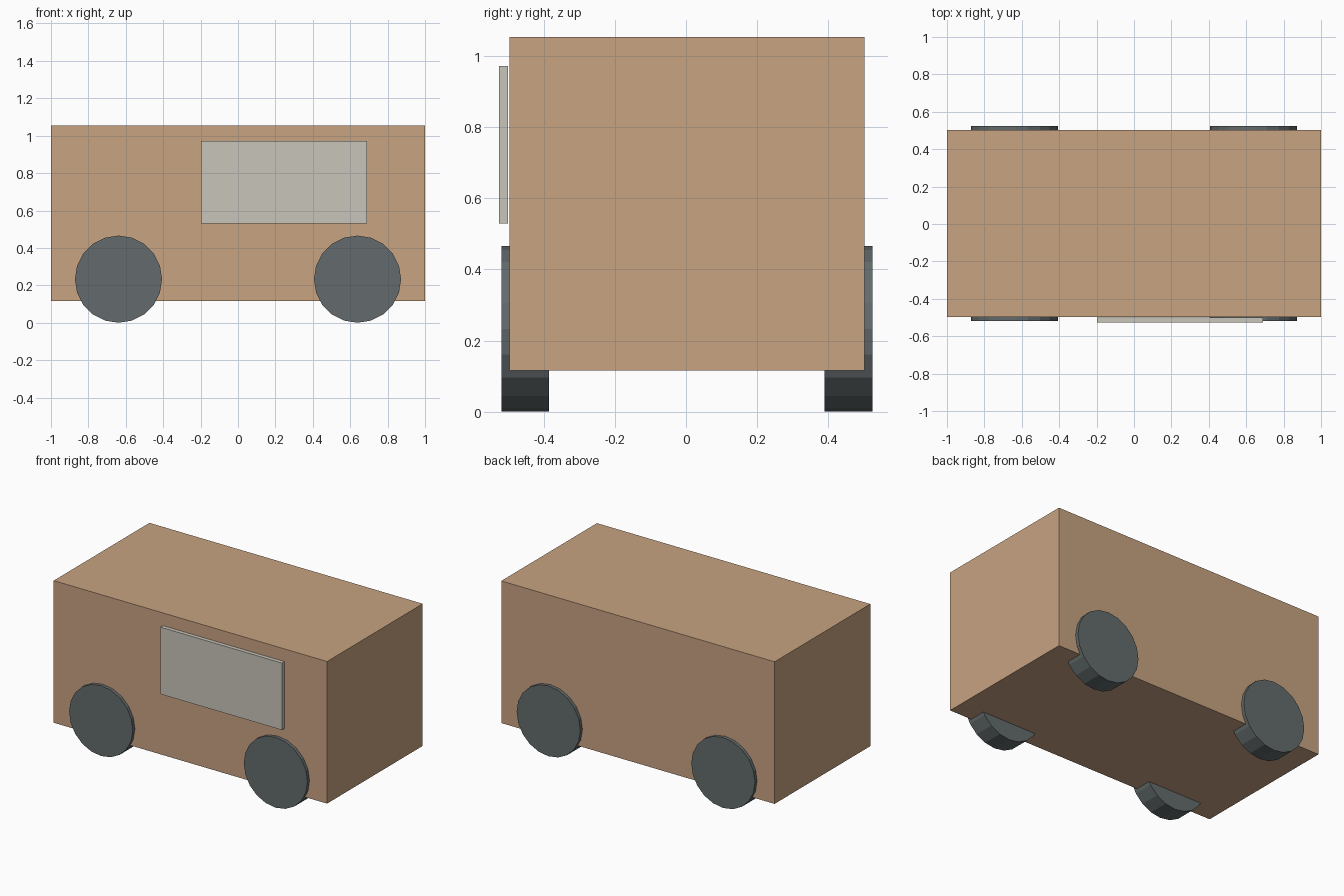
import bpy
import math

if "Cube" in bpy.data.objects:
    bpy.data.objects.remove(bpy.data.objects["Cube"], do_unlink=True)


def make_material(name, rgb):
    mat = bpy.data.materials.new(name)
    mat.use_nodes = True
    mat.diffuse_color = (*rgb, 1)
    mat.node_tree.nodes["Principled BSDF"].inputs["Base Color"].default_value = (*rgb, 1)
    return mat


tan = make_material("tan", (0.58, 0.366, 0.223))
pale_grey = make_material("pale grey", (0.584, 0.558, 0.491))
slate = make_material("slate grey", (0.127, 0.147, 0.153))


def finish(name, mat):
    obj = bpy.context.object
    obj.name = obj.data.name = name
    obj.data.materials.append(mat)
    return obj


def box(name, low, high, mat):
    centre = [(a + b) / 2 for a, b in zip(low, high)]
    bpy.ops.mesh.primitive_cube_add(size=1, location=centre)
    obj = finish(name, mat)
    obj.scale = [b - a for a, b in zip(low, high)]
    bpy.ops.object.transform_apply(location=False, rotation=False, scale=True)
    return obj


# Body and the raised panel on its front side
BODY_Y = 0.0025
box("body", (-1, BODY_Y - 0.5, 0.115), (1, BODY_Y + 0.5, 1.055), tan)
box("side_panel", (-0.198, -0.527, 0.53), (0.69, -0.501, 0.973), pale_grey)

# Four wheels, partly sunk into the body
RADIUS, WIDTH = 0.233, 0.134
for side, sy in (("front", -1), ("back", 1)):
    for end, sx in (("right", -1), ("left", 1)):
        bpy.ops.mesh.primitive_cylinder_add(
            vertices=20, radius=RADIUS, depth=WIDTH,
            location=(sx * 0.639, BODY_Y + sy * 0.455, RADIUS),
            rotation=(math.pi / 2, 0, 0))
        finish(f"{side}_{end}_wheel", slate)
